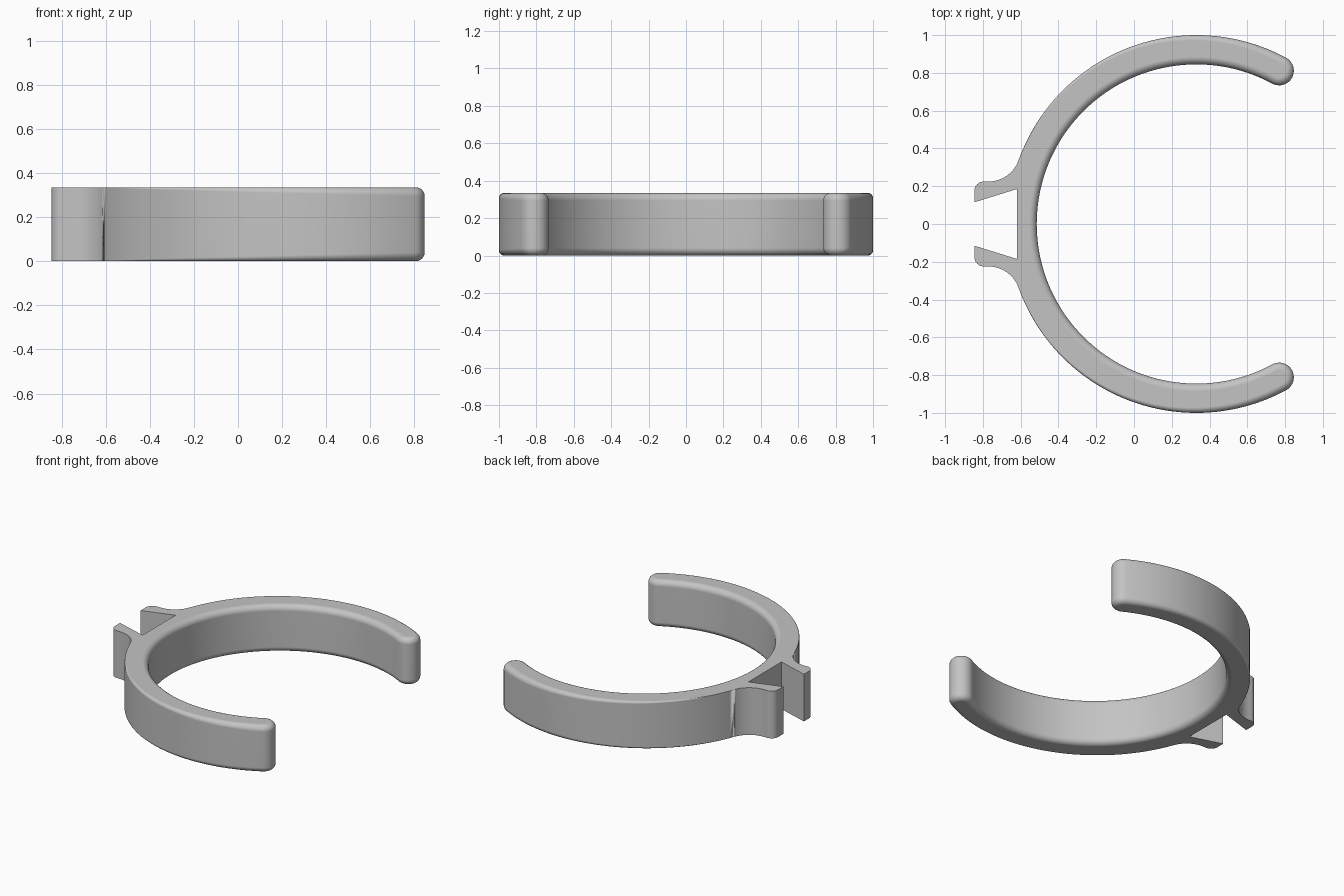
import bpy, bmesh
from math import sin, cos, pi, radians, atan2

if "Cube" in bpy.data.objects:
    bpy.data.objects.remove(bpy.data.objects["Cube"])

HEIGHT, BEVEL, STEPS = 0.335, 0.04, 6
CX, R_IN, R_OUT = 0.33, 0.845, 1.0
TIP = radians(61.6)
PRONG_Y, FILLET_X = 0.225, -0.77


def arc(cx, cy, r, a0, a1, n, inward=0, b0=0, b1=0):
    """Arc points as (x, y, inward normal x, inward normal y, bevel radius)."""
    pts = []
    for i in range(n + 1):
        t = i / n
        a = a0 + (a1 - a0) * t
        pts.append((cx + r * cos(a), cy + r * sin(a),
                    inward * cos(a), inward * sin(a), b0 + (b1 - b0) * t))
    return pts


# Fillet that blends the ring into the prong, tangent to both
dx = FILLET_X - CX
fillet_r = (dx * dx + PRONG_Y ** 2 - R_OUT ** 2) / (2 * (R_OUT - PRONG_Y))
fillet_y = PRONG_Y + fillet_r
join = atan2(fillet_y, dx)

# Half outline: inner wall, round tip, outer wall, fillet, prong, slot
mid, cap = (R_IN + R_OUT) / 2, (R_OUT - R_IN) / 2
half = arc(CX, 0, R_IN, pi, TIP, 64, 1, BEVEL, BEVEL)
half += arc(CX + mid * cos(TIP), mid * sin(TIP), cap, TIP - pi, TIP, 20, -1, BEVEL, BEVEL)[1:]
half += arc(CX, 0, R_OUT, TIP, join, 56, -1, BEVEL, 0)[1:]
half += arc(FILLET_X, fillet_y, fillet_r, join - pi, -pi / 2, 14)[1:]
half += arc(-0.795, PRONG_Y - 0.05, 0.05, pi / 2, pi, 8)
half += [(-0.845, 0.115, 0, 0, 0), (-0.62, 0.185, 0, 0, 0)]
outline = half + [(x, -y, nx, -ny, b) for x, y, nx, ny, b in reversed(half[1:])]

# Stack the outline in layers, rounding the bottom and top rims
bm = bmesh.new()
quarter = [k / STEPS * pi / 2 for k in range(STEPS + 1)]
levels = [(a, False) for a in quarter] + [(a, True) for a in reversed(quarter)]
layers = []
for a, top in levels:
    ring = []
    for x, y, nx, ny, b in outline:
        inset, rise = b * (1 - sin(a)), b * (1 - cos(a))
        z = HEIGHT - rise if top else rise
        ring.append(bm.verts.new((x + nx * inset, y + ny * inset, z)))
    layers.append(ring)
n = len(outline)
for lo, hi in zip(layers, layers[1:]):
    for i in range(n):
        j = (i + 1) % n
        bm.faces.new((lo[i], lo[j], hi[j], hi[i]))
bm.faces.new(layers[0])
bm.faces.new(layers[-1])
bmesh.ops.remove_doubles(bm, verts=bm.verts, dist=0.00005)
bmesh.ops.recalc_face_normals(bm, faces=bm.faces)

mesh = bpy.data.meshes.new("clip_ring")
bm.to_mesh(mesh)
bm.free()
clip = bpy.data.objects.new("clip_ring", mesh)
bpy.context.collection.objects.link(clip)

# Plain grey plastic
grey = bpy.data.materials.new("grey")
grey.use_nodes = True
colour = (0.55, 0.55, 0.55, 1)
grey.diffuse_color = colour
grey.node_tree.nodes["Principled BSDF"].inputs["Base Color"].default_value = colour
mesh.materials.append(grey)

# Smooth walls and rims with crisp prong edges
bpy.context.view_layer.objects.active = clip
clip.select_set(True)
bpy.ops.object.shade_smooth_by_angle(angle=radians(32))
weighted = clip.modifiers.new("weighted_normals", 'WEIGHTED_NORMAL')
weighted.keep_sharp = True
